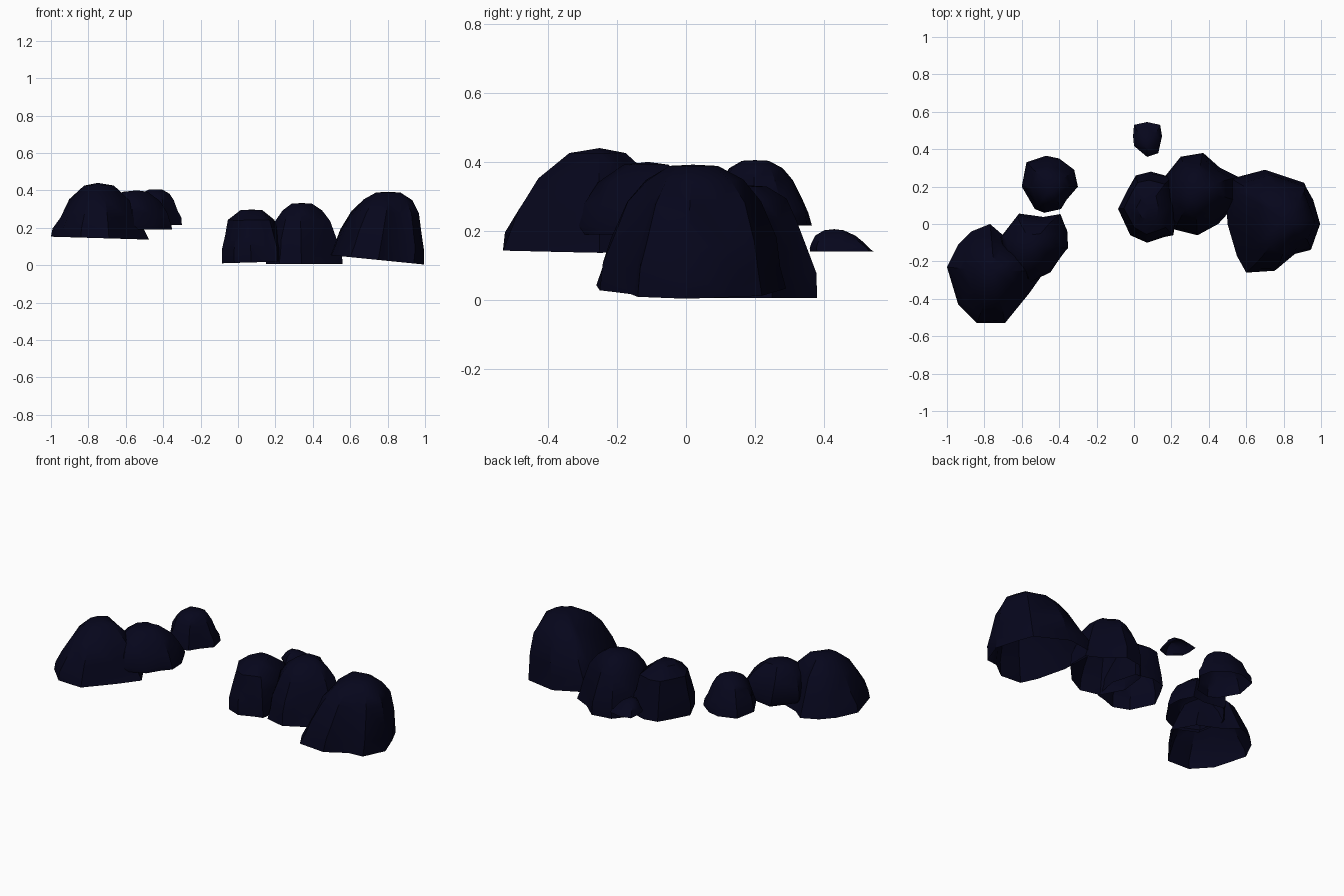
import bpy
import bmesh
import math
import random

default = bpy.data.objects.get("Cube")
if default:
    bpy.data.objects.remove(default, do_unlink=True)

random.seed(4)

# One dark blue stone colour for every rock
stone = bpy.data.materials.new("dark_navy_stone")
stone.use_nodes = True
stone_colour = (0.0018, 0.0018, 0.0115, 1)
stone.diffuse_color = stone_colour
shader = stone.node_tree.nodes["Principled BSDF"]
shader.inputs["Base Color"].default_value = stone_colour
shader.inputs["Roughness"].default_value = 0.9

# Silhouette families: (width scale, height fraction) from base to crown
DOME = [(1, 0), (.95, .14), (.82, .37), (.62, .7), (.3, .95)]
BLOCK = [(1, 0), (.97, .25), (.86, .5), (.75, .8), (.36, .99)]
ROUND = [(.95, 0), (1, .12), (.9, .42), (.73, .72), (.36, .96)]
FLARE = [(1, 0), (.95, .2), (.86, .4), (.7, .7), (.52, .88), (.26, .99)]


def rock(name, outline, bottom, top, peak, rings, slope=0, rough=.035):
    """Stack shrinking, slightly chipped copies of a footprint up to a peak."""
    count = len(outline)
    cx = sum(p[0] for p in outline) / count
    cy = sum(p[1] for p in outline) / count
    bm = bmesh.new()
    levels = []
    for scale, height in rings:
        ring = []
        # The centre drifts from the footprint to the peak
        mx = cx + (peak[0] - cx) * height
        my = cy + (peak[1] - cy) * height
        for x, y in outline:
            chip = random.uniform(-rough, rough) if height else 0
            s = scale * (1 + chip)
            px, py = mx + (x - cx) * s, my + (y - cy) * s
            floor = bottom + slope * (px - cx)
            lift = height + chip * (1 - height)
            ring.append(bm.verts.new((px, py, floor + (top - floor) * lift)))
        levels.append(ring)

    # Walls and crown; the shell stays open underneath
    for low, high in zip(levels, levels[1:]):
        for i in range(count):
            j = (i + 1) % count
            bm.faces.new((low[i], low[j], high[j], high[i]))
    crown = bm.verts.new((peak[0], peak[1], top))
    for i in range(count):
        bm.faces.new((levels[-1][i], levels[-1][(i + 1) % count], crown))
    bmesh.ops.triangulate(bm, faces=bm.faces[:])
    bmesh.ops.recalc_face_normals(bm, faces=bm.faces[:])

    mesh = bpy.data.meshes.new(name)
    bm.to_mesh(mesh)
    bm.free()
    mesh.materials.append(stone)
    obj = bpy.data.objects.new(name, mesh)
    bpy.context.collection.objects.link(obj)
    bpy.ops.object.select_all(action="DESELECT")
    obj.select_set(True)
    bpy.context.view_layer.objects.active = obj
    bpy.ops.object.shade_smooth_by_angle(angle=math.radians(35))


# Right group, raised above the ground
rock("right_large_rock",
     [(-.77, 0), (-.7, -.06), (-.55, -.12), (-.475, -.25), (-.56, -.37), (-.69, -.53),
      (-.84, -.53), (-.94, -.43), (-1, -.23), (-.94, -.11), (-.87, -.04)],
     .145, .44, (-.75, -.25), DOME, slope=-.03)
rock("right_middle_rock",
     [(-.61, .06), (-.48, .04), (-.39, .05), (-.35, -.03), (-.345, -.13), (-.39, -.18),
      (-.44, -.26), (-.55, -.31), (-.68, -.25), (-.71, -.07)],
     .19, .4, (-.54, -.11), ROUND)
rock("right_back_rock",
     [(-.47, .365), (-.4, .35), (-.32, .29), (-.3, .2), (-.36, .13), (-.39, .08),
      (-.48, .06), (-.53, .08), (-.6, .2), (-.575, .33)],
     .215, .405, (-.44, .2), FLARE)

# Left group, resting on the ground
rock("left_inner_rock",
     [(.01, .26), (.09, .28), (.2, .25), (.24, .1), (.21, -.06), (.16, -.07),
      (.07, -.1), (-.02, -.06), (-.085, .08), (-.03, .19)],
     .015, .297, (.075, .09), BLOCK, slope=.03)
rock("left_middle_rock",
     [(.25, .36), (.37, .38), (.46, .3), (.56, .25), (.56, .12), (.45, 0),
      (.34, -.06), (.22, -.03), (.15, .1), (.17, .26)],
     .005, .332, (.34, .18), FLARE)
rock("left_large_rock",
     [(.51, .24), (.7, .29), (.91, .22), (.95, .13), (.995, 0), (.94, -.14),
      (.86, -.16), (.75, -.25), (.6, -.26), (.55, -.17), (.5, 0), (.49, .18)],
     .03, .392, (.8, .02), FLARE, slope=-.1)

# Small stone apart at the back
rock("small_back_stone",
     [(0, .53), (.07, .545), (.14, .53), (.15, .47), (.13, .38), (.07, .36),
      (0, .42), (-.005, .47)],
     .14, .205, (.07, .43), DOME)
